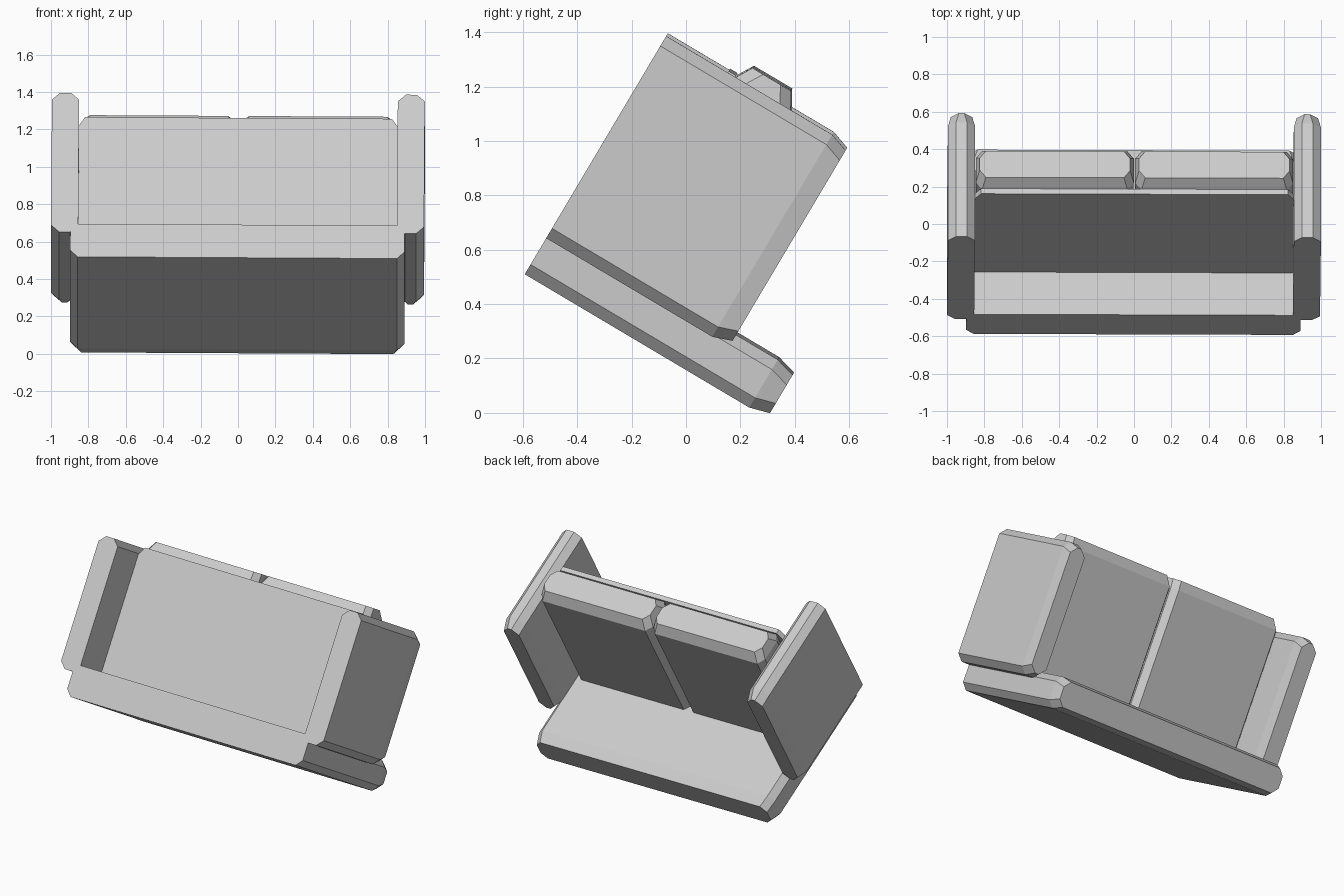
import bpy
import math
from mathutils import Matrix, Vector

if "Cube" in bpy.data.objects:
    bpy.data.objects.remove(bpy.data.objects["Cube"], do_unlink=True)

grey = bpy.data.materials.new("light grey fabric")
grey.use_nodes = True
colour = (0.6, 0.6, 0.6, 1)
grey.diffuse_color = colour
grey.node_tree.nodes["Principled BSDF"].inputs["Base Color"].default_value = colour

# The whole sofa is tipped forward, with a very slight roll
TILT = (Matrix.Translation((-0.0046, 0, 0))
        @ Matrix.Rotation(math.radians(-30.7), 4, "X")
        @ Matrix.Rotation(0.0063, 4, "Y"))


def octagon(a0, a1, b0, b1, ca, cb):
    """Rectangle with its four corners cut by ca and cb."""
    return [(a0 + ca, b0), (a1 - ca, b0), (a1, b0 + cb), (a1, b1 - cb),
            (a1 - ca, b1), (a0 + ca, b1), (a0, b1 - cb), (a0, b0 + cb)]


def block(name, rect, cut, levels, inset, upright=False):
    """Eight-sided prism through the levels; the last ring is inset."""
    a0, a1, b0, b1 = rect
    ia, ib = inset
    rings = [octagon(*rect, *cut) for _ in levels]
    if ia or ib:
        rings[-1] = octagon(a0 + ia, a1 - ia, b0 + ib, b1 - ib, *cut)
    verts = []
    for ring, t in zip(rings, levels):
        verts += [(a, b, t) if upright else (a, t, b) for a, b in ring]
    faces = [tuple(range(8)), tuple(range(len(verts) - 8, len(verts)))]
    for r in range(len(levels) - 1):
        for i in range(8):
            j = (i + 1) % 8
            faces.append((r * 8 + i, r * 8 + j, r * 8 + 8 + j, r * 8 + 8 + i))
    mesh = bpy.data.meshes.new(name)
    mesh.from_pydata([Vector(v) for v in verts], [], faces)
    # Prisms along depth wind inwards on one cap, so make normals consistent
    import bmesh
    bm = bmesh.new()
    bm.from_mesh(mesh)
    bmesh.ops.recalc_face_normals(bm, faces=bm.faces)
    bm.to_mesh(mesh)
    bm.free()
    mesh.materials.append(grey)
    obj = bpy.data.objects.new(name, mesh)
    bpy.context.collection.objects.link(obj)
    obj.matrix_world = TILT
    return obj


# Seat base, flat at the back and tapered at the front
block("seat_base", (-0.894, 0.894, 0.141, 0.346), (0.04, 0.042),
      (-0.77, 0.19, 0.266), (0.02, 0.021))

# Thin back panel
block("back_panel", (-0.855, 0.855, 0.30, 1.166), (0.035, 0.055),
      (-0.507, -0.475), (0, 0))

for side, s in (("right", -1), ("left", 1)):
    # Arm slab
    x0, x1 = sorted((s * 0.852, s * 0.997))
    block(side + "_arm", (x0, x1, 0.296, 1.16), (0.043, 0.042),
          (-0.77, -0.06, 0.012), (0.015, 0.025))
    # Back cushion with a tapered top
    x0, x1 = sorted((s * 0.004, s * 0.848))
    block(side + "_back_cushion", (x0, x1, -0.475, -0.235), (0.033, 0.045),
          (0.30, 1.155, 1.22), (0.02, 0.038), upright=True)
